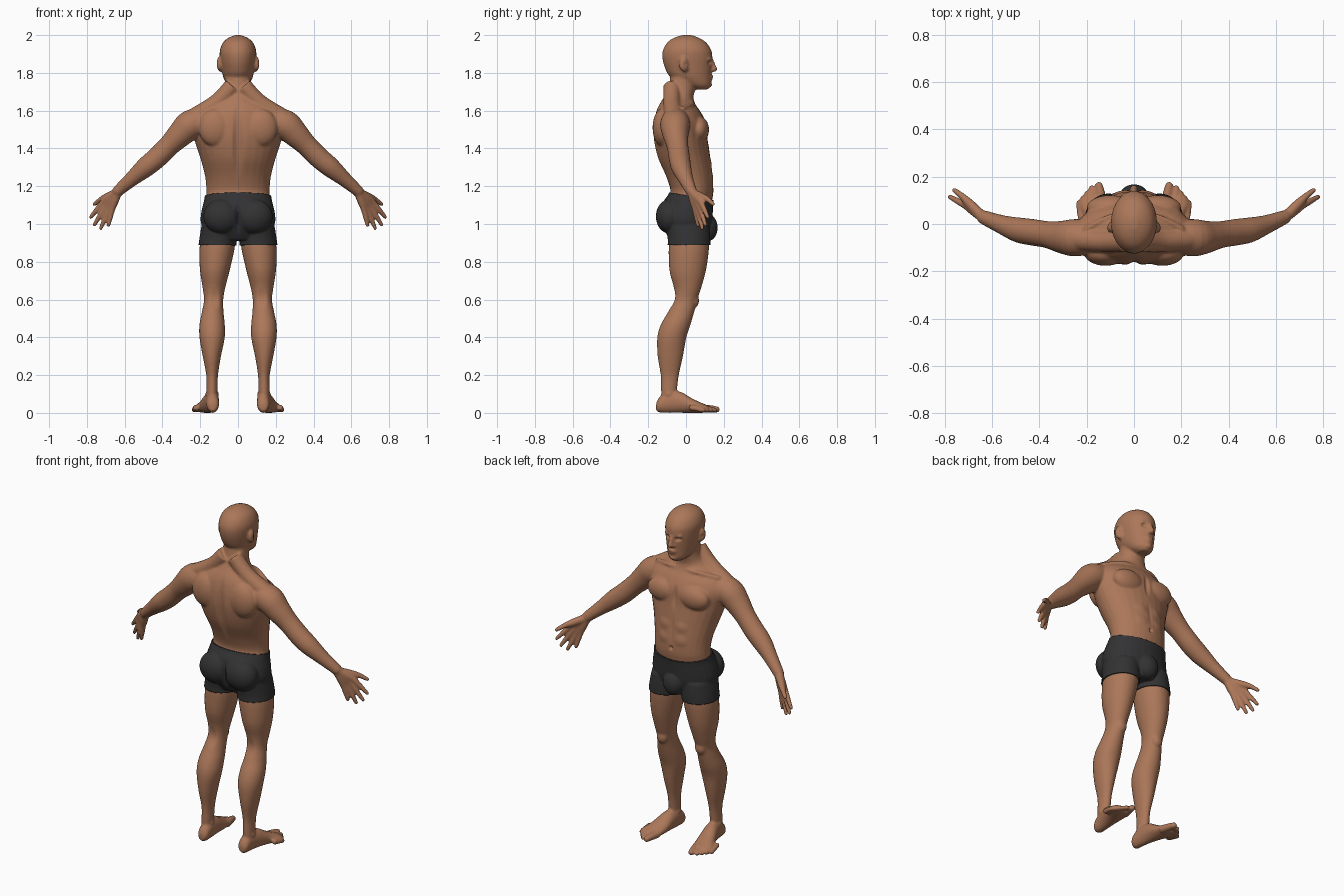
import bpy, bmesh, math
from mathutils import Vector, Matrix

cube = bpy.data.objects.get("Cube")
if cube:
    bpy.data.objects.remove(cube, do_unlink=True)

SIDES = 28
bm = bmesh.new()


def material(name, rgb):
    m = bpy.data.materials.new(name)
    m.use_nodes = True
    m.diffuse_color = (*rgb, 1)
    node = m.node_tree.nodes["Principled BSDF"]
    node.inputs["Base Color"].default_value = (*rgb, 1)
    node.inputs["Roughness"].default_value = 0.7
    return m


def refine(rows, steps=4):
    """Smooth interpolation through rows of numbers."""
    out = []
    for i in range(len(rows) - 1):
        a, b, c, d = (rows[max(i - 1, 0)], rows[i], rows[i + 1], rows[min(i + 2, len(rows) - 1)])
        for k in range(steps):
            t = k / steps
            out.append([q + t * (r - p) / 2 + t * t * (p - 2.5 * q + 2 * r - s / 2)
                        + t ** 3 * (1.5 * (q - r) + (s - p) / 2)
                        for p, q, r, s in zip(a, b, c, d)])
    return out + [list(rows[-1])]


def skin_rings(rings, mirror):
    for s in ((1, -1) if mirror else (1,)):
        loops = [[bm.verts.new((p.x * s, p.y, p.z)) for p in ring] for ring in rings]
        faces = [bm.faces.new(loops[0]), bm.faces.new(loops[-1])]
        for a, b in zip(loops, loops[1:]):
            for i in range(SIDES):
                j = (i + 1) % SIDES
                faces.append(bm.faces.new((a[i], a[j], b[j], b[i])))
        bmesh.ops.recalc_face_normals(bm, faces=faces)


def ring(center, u, v):
    angles = [2 * math.pi * i / SIDES for i in range(SIDES)]
    return [center + u * math.cos(a) + v * math.sin(a) for a in angles]


def loft(rows, along="z", mirror=False):
    """Rows: station, x min, x max, then min and max of the remaining axis."""
    rings = []
    for t, x0, x1, w0, w1 in refine(rows):
        x, w, rx, rw = (x0 + x1) / 2, (w0 + w1) / 2, (x1 - x0) / 2, (w1 - w0) / 2
        if along == "z":
            rings.append(ring(Vector((x, w, t)), Vector((rx, 0, 0)), Vector((0, rw, 0))))
        else:
            rings.append(ring(Vector((x, t, w)), Vector((rx, 0, 0)), Vector((0, 0, rw))))
    skin_rings(rings, mirror)


def blob(center, radii, mirror=True):
    for s in ((1, -1) if mirror else (1,)):
        m = Matrix.Translation((center[0] * s, *center[1:])) @ Matrix.Diagonal((*radii, 1))
        bmesh.ops.create_uvsphere(bm, u_segments=24, v_segments=16, radius=1, matrix=m)


def tube(rows, mirror=True):
    """Rows: x, y, z, radius; rounded at the far end."""
    pts = refine(rows)
    rings = []
    for i, p in enumerate(pts):
        a, b = Vector(pts[max(i - 1, 0)][:3]), Vector(pts[min(i + 1, len(pts) - 1)][:3])
        t = (b - a).normalized()
        u = t.cross(Vector((0.1, 1, 0.2))).normalized()
        rings.append(ring(Vector(p[:3]), u * p[3], t.cross(u) * p[3]))
    skin_rings(rings, mirror)
    blob(rows[-1][:3], [rows[-1][3]] * 3, mirror)


# Torso and neck
half = [(0.92, .13, -.08, .11), (1.0, .187, -.125, .13), (1.06, .188, -.13, .135),
        (1.12, .174, -.11, .138), (1.17, .168, -.082, .145), (1.25, .174, -.105, .143),
        (1.35, .2, -.15, .13), (1.45, .232, -.172, .115), (1.53, .245, -.172, .108),
        (1.59, .225, -.16, .08), (1.63, .165, -.143, .052), (1.67, .1, -.118, .04),
        (1.72, .073, -.094, .05), (1.8, .07, -.08, .06)]
loft([(z, -w, w, b, f) for z, w, b, f in half])
tube([(.03, -.075, 1.73, .045), (.11, -.075, 1.645, .045), (.22, -.065, 1.57, .05)])
blob((.1, .07, 1.5), (.1, .052, .07))        # chest
blob((.12, -.125, 1.51), (.09, .052, .1))    # shoulder blades
blob((.085, -.085, 1.04), (.092, .068, .085))  # buttocks
blob((0, .115, .98), (.055, .046, .065), False)
tube([(.02, .035, 1.635, .013), (.1, .03, 1.635, .012), (.2, -.02, 1.61, .014)])

# Head
half = [(1.712, .03, .045, .115), (1.735, .058, -.01, .131), (1.78, .079, -.085, .134),
        (1.83, .089, -.113, .138), (1.88, .096, -.125, .14), (1.92, .096, -.122, .134),
        (1.96, .08, -.1, .108), (1.985, .052, -.065, .07), (2.0, .015, -.02, .03)]
loft([(z, -w, w, b, f) for z, w, b, f in half])
tube([(0, .135, 1.868, .01), (0, .145, 1.84, .012), (0, .151, 1.82, .015)], False)
blob((.012, .138, 1.814), (.011, .014, .009))       # nostrils
blob((.03, .121, 1.874), (.028, .014, .009))        # brows
blob((0, .133, 1.782), (.026, .012, .007), False)   # upper lip
blob((0, .131, 1.769), (.022, .012, .007), False)   # lower lip
blob((0, .12, 1.737), (.026, .018, .016), False)    # chin
blob((.1, -.015, 1.848), (.013, .024, .037))        # ears
blob((.093, -.005, 1.825), (.012, .015, .02))

# Arms
tube([(.17, -.055, 1.55, .07), (.25, -.058, 1.525, .079), (.305, -.055, 1.475, .069),
      (.365, -.045, 1.415, .057), (.43, -.035, 1.35, .056), (.49, -.025, 1.3, .053),
      (.56, -.002, 1.24, .04), (.635, .028, 1.175, .03)])

# Hands: each finger runs from the wrist through its knuckle
fingers = [((.715, .08, 1.115), (.785, .118, 1.03)), ((.7, .071, 1.095), (.765, .105, .988)),
           ((.682, .06, 1.085), (.73, .088, .968)), ((.665, .048, 1.08), (.688, .065, .985))]
for knuckle, tip in fingers:
    k, t = Vector(knuckle), Vector(tip)
    wrist = Vector((.635, .028, 1.175)).lerp(k, .1)
    tube([(*wrist, .024), (*wrist.lerp(k, .6), .02), (*k, .016),
          (*k.lerp(t, .5), .0135), (*t.lerp(k, .08), .0105)])
tube([(.645, .035, 1.165, .022), (.69, .08, 1.145, .021), (.725, .115, 1.13, .015),
      (.76, .143, 1.105, .011)])

# Legs
loft([(.04, .11, .165, -.13, -.06), (.12, .108, .167, -.132, -.048),
      (.2, .106, .168, -.134, -.038), (.3, .09, .187, -.15, -.016),
      (.4, .07, .204, -.152, .002), (.47, .07, .204, -.132, .025),
      (.54, .077, .19, -.092, .045), (.6, .078, .18, -.066, .06),
      (.66, .068, .187, -.064, .08), (.75, .045, .201, -.087, .105),
      (.85, .022, .205, -.092, .12), (.92, .012, .198, -.09, .122),
      (1.0, .01, .185, -.1, .115)], mirror=True)
blob((.127, .043, .595), (.033, .026, .04))        # kneecaps
blob((.138, -.088, .1), (.037, .022, .022))        # ankles

# Feet
loft([(-.158, .118, .152, .012, .05), (-.14, .102, .165, .002, .085),
      (-.09, .1, .172, 0, .115), (-.03, .1, .188, 0, .112), (.03, .102, .21, 0, .078),
      (.08, .11, .232, 0, .054), (.115, .122, .225, .003, .04)], "y", True)
tube([(.132, .08, .024, .023), (.142, .13, .021, .02), (.148, .162, .018, .017)])
for k in range(4):
    x, y = .179 + .018 * k, .152 - .021 * k
    tube([(x - .012, y - .07, .03, .016), (x - .004, y - .03, .022, .014), (x, y, .014, .0125)])

# Fuse all parts into one continuous skin
raw = bpy.data.meshes.new("raw_body")
bm.to_mesh(raw)
bm.free()
body = bpy.data.objects.new("body", raw)
bpy.context.collection.objects.link(body)
fuse = body.modifiers.new("fuse", "REMESH")
fuse.mode, fuse.voxel_size = "VOXEL", 0.0065
soften = body.modifiers.new("soften", "SMOOTH")
soften.factor, soften.iterations = 0.5, 5
bpy.context.view_layer.update()
graph = bpy.context.evaluated_depsgraph_get()
body_mesh = bpy.data.meshes.new_from_object(body.evaluated_get(graph))
body.modifiers.clear()
body.data = body_mesh
bpy.data.meshes.remove(raw)

# Sculpted hollows: center, reach, push
hollows = [((.033, .125, 1.855), (.024, .05, .016), (0, -.014, 0)),     # eye sockets
           ((0, -.17, 1.42), (.035, .12, .26), (0, .016, 0)),           # spine
           ((0, -.13, 1.03), (.025, .09, .1), (0, .02, 0)),             # seat cleft
           ((0, .12, 1.5), (.022, .06, .09), (0, -.012, 0)),            # breastbone
           ((0, .145, 1.31), (.02, .05, .12), (0, -.005, 0)),           # belly line
           ((0, .145, 1.2), (.014, .05, .016), (0, -.014, 0)),          # navel
           ((.06, .14, 1.33), (.05, .05, .04), (0, .006, 0)),           # belly muscle
           ((.06, .14, 1.25), (.05, .05, .04), (0, .005, 0)),
           ((.125, -.07, .6), (.035, .05, .07), (0, .008, 0)),          # knee backs
           ((.106, -.002, 1.845), (.014, .012, .018), (-.008, 0, 0))]   # ear bowls
bm = bmesh.new()
bm.from_mesh(body_mesh)
for center, reach, push in hollows:
    for s in ((1, -1) if center[0] else (1,)):
        for v in bm.verts:
            d = sum(((p - q) / r) ** 2 for p, q, r in
                    zip((v.co.x * s, v.co.y, v.co.z), center, reach))
            if d < 1:
                v.co += Vector((push[0] * s, push[1], push[2])) * (1 - d) ** 2

# Shorts: a thickened copy of the hips between waist and hem
waist, waist_up = Vector((0, -.08, 1.165)), Vector((0, .17, 1)).normalized()
hem, hem_up = Vector((0, 0, .888)), Vector((0, 0, 1))
cloth = bm.copy()
for point, normal in ((waist, waist_up), (hem, hem_up)):
    bmesh.ops.bisect_plane(cloth, geom=cloth.verts[:] + cloth.edges[:] + cloth.faces[:],
                           plane_co=point, plane_no=normal)
outside = []
for f in cloth.faces:
    c = f.calc_center_median()
    if abs(c.x) > .35 or (c - waist).dot(waist_up) > 0 or (c - hem).dot(hem_up) < 0:
        outside.append(f)
bmesh.ops.delete(cloth, geom=outside, context="FACES")
shorts_mesh = bpy.data.meshes.new("shorts")
cloth.to_mesh(shorts_mesh)
cloth.free()
bm.to_mesh(body_mesh)
bm.free()
shorts = bpy.data.objects.new("shorts", shorts_mesh)
bpy.context.collection.objects.link(shorts)
thick = shorts.modifiers.new("cloth", "SOLIDIFY")
thick.thickness, thick.offset = 0.007, 1

for obj, mat in ((body, material("brown skin", (.41, .185, .1))),
                 (shorts, material("charcoal cloth", (.032, .032, .034)))):
    obj.data.materials.clear()
    obj.data.materials.append(mat)
    obj.data.shade_smooth()
